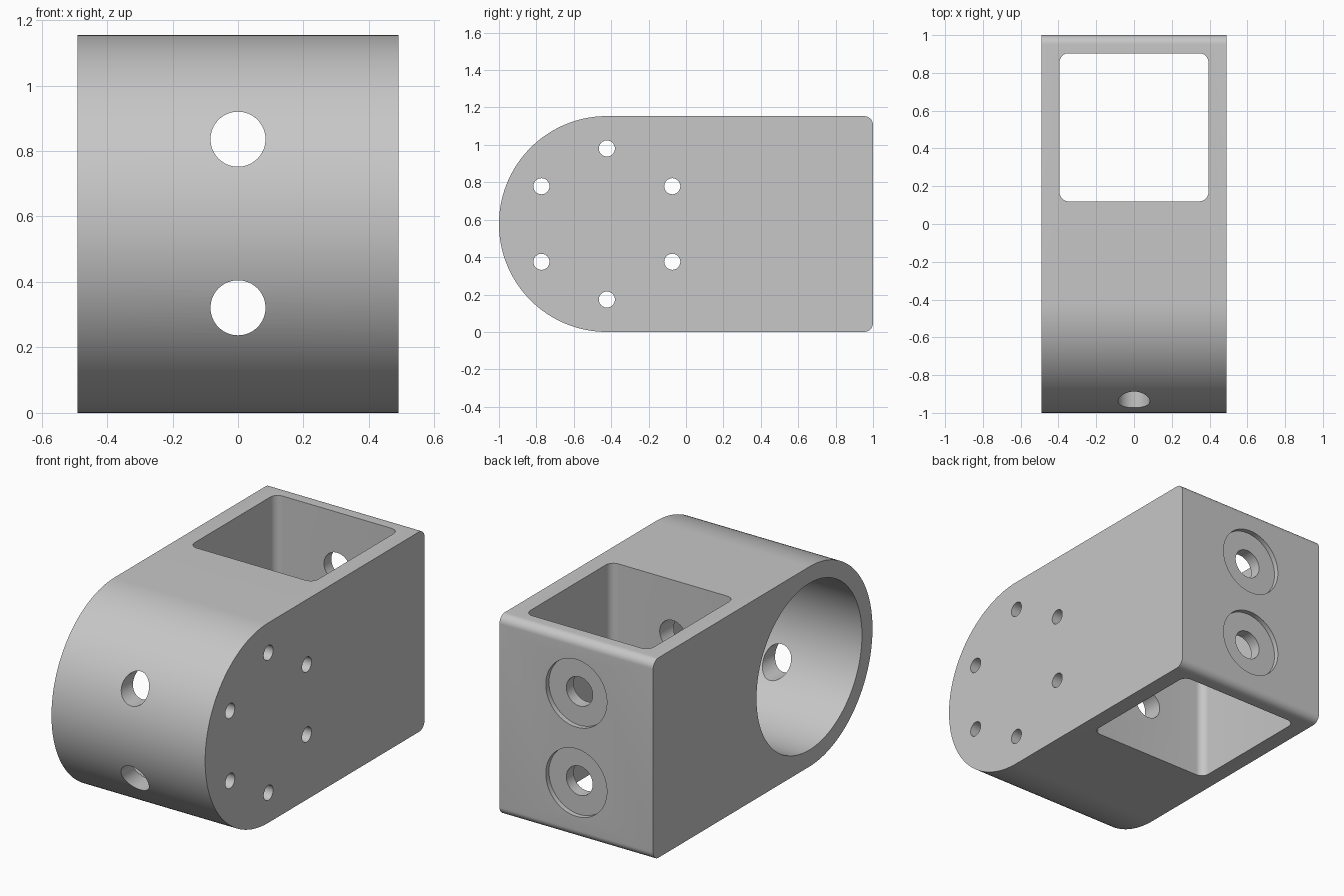
import bpy, bmesh
from math import cos, sin, pi, radians
from mathutils import Vector

if "Cube" in bpy.data.objects:
    bpy.data.objects.remove(bpy.data.objects["Cube"])

U = 2 / 104                  # design step
HALF_W = 25.5 * U            # half width in x
R = 30 * U                   # outer radius of the round front
CY, CZ = R - 1, R            # axis of the bore
WALL = 5 * U

grey = bpy.data.materials.new("plain grey")
grey.use_nodes = True
grey.diffuse_color = (0.57, 0.57, 0.57, 1)
grey.node_tree.nodes["Principled BSDF"].inputs["Base Color"].default_value = grey.diffuse_color


def arc(cx, cy, r, start, end, n):
    """Points on an arc, angles in degrees."""
    return [(cx + r * cos(radians(start + (end - start) * i / n)),
             cy + r * sin(radians(start + (end - start) * i / n))) for i in range(n + 1)]


def circle(cx, cy, r, n=64):
    return arc(cx, cy, r, 0, 360, n)[:-1]


def prism(name, outline, axis, lo, hi):
    """Extrude a 2D outline from lo to hi along the given axis."""
    place = {"x": lambda a, b, t: (t, a, b),
             "y": lambda a, b, t: (a, t, b),
             "z": lambda a, b, t: (a, b, t)}[axis]
    bm = bmesh.new()
    face = bm.faces.new([bm.verts.new(place(a, b, lo)) for a, b in outline])
    grown = bmesh.ops.extrude_face_region(bm, geom=[face])
    moved = [v for v in grown["geom"] if isinstance(v, bmesh.types.BMVert)]
    bmesh.ops.translate(bm, verts=moved, vec=Vector(place(0, 0, hi - lo)))
    bmesh.ops.recalc_face_normals(bm, faces=bm.faces)
    mesh = bpy.data.meshes.new(name)
    bm.to_mesh(mesh)
    bm.free()
    mesh.materials.append(grey)
    obj = bpy.data.objects.new(name, mesh)
    bpy.context.collection.objects.link(obj)
    return obj


def cut(body, cutter):
    """Subtract the cutter and remove it."""
    mod = body.modifiers.new("cut", "BOOLEAN")
    mod.operation, mod.solver, mod.object = "DIFFERENCE", "EXACT", cutter
    bpy.context.view_layer.objects.active = body
    bpy.ops.object.modifier_apply(modifier=mod.name)
    bpy.data.objects.remove(cutter)


# Body: round front, rounded upper and lower back edges
edge = 2.5 * U
side = (arc(CY, CZ, R, 90, 270, 96)
        + arc(1 - edge, edge, edge, -90, 0, 10)
        + arc(1 - edge, 2 * R - edge, edge, 0, 90, 10))
body = prism("bracket_body", side, "x", -HALF_W, HALF_W)

# Large blind bore, open on one side only
cut(body, prism("bore_cutter", circle(CY, CZ, R - WALL, 160), "x", -1, HALF_W - WALL))

# Square pocket through the back half, from top to bottom
px, y0, y1, pr = HALF_W - WALL, 0.12, 1 - WALL, 2.5 * U
pocket = (arc(px - pr, y1 - pr, pr, 0, 90, 10) + arc(pr - px, y1 - pr, pr, 90, 180, 10)
          + arc(pr - px, y0 + pr, pr, 180, 270, 10) + arc(px - pr, y0 + pr, pr, 270, 360, 10))
cut(body, prism("pocket_cutter", pocket, "z", -1, 2))

# Ring of six small holes in the bore's end wall
for i in range(6):
    a = pi / 6 + i * pi / 3
    ring = 21 * U
    cut(body, prism("small_hole_cutter",
                    circle(CY + ring * cos(a), CZ + ring * sin(a), 0.043, 40), "x", 0.2, 1))

# Two long holes from front to back, with shallow round recesses at the back
for z in (0.321, 0.836):
    cut(body, prism("long_hole_cutter", circle(0, z, 0.084), "y", -1.2, 1.2))
    cut(body, prism("recess_cutter", circle(0, z, 0.195, 80), "y", 1 - 0.029, 1.2))

bpy.ops.object.select_all(action="DESELECT")
body.select_set(True)
bpy.context.view_layer.objects.active = body
bpy.ops.object.shade_smooth_by_angle(angle=radians(25))
